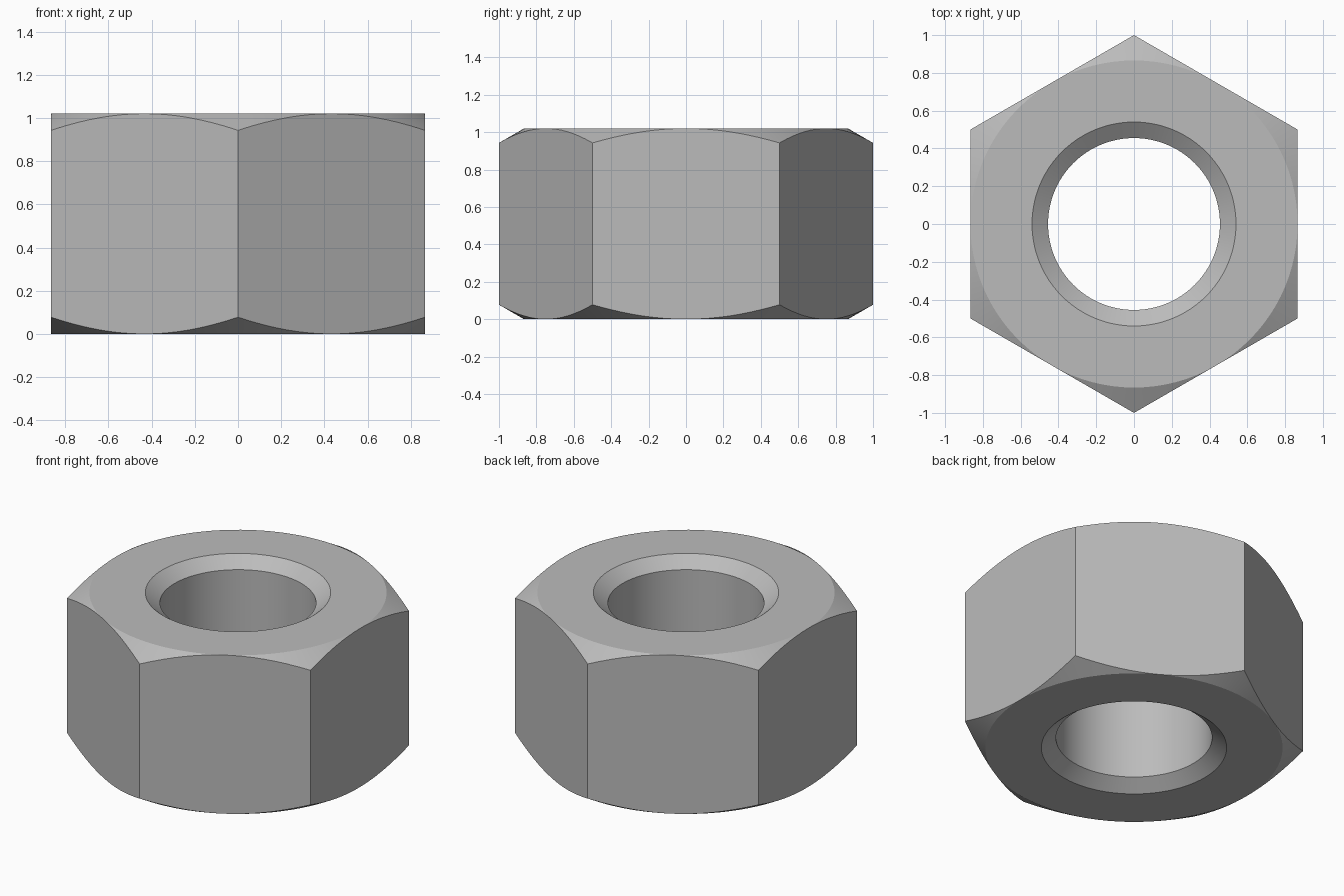
import bpy, bmesh, math

HEIGHT = 1.02
FLAT = math.sqrt(3) / 2      # centre to flat side
BORE, MOUTH, SINK = 0.455, 0.54, 0.065
SEGMENTS = 96                # multiple of six, so corners are exact
CHAMFER = math.tan(math.radians(30))

cube = bpy.data.objects.get("Cube")
if cube:
    bpy.data.objects.remove(cube)

# Plain steel grey
steel = bpy.data.materials.new("steel grey")
steel.use_nodes = True
grey = (0.5, 0.5, 0.5, 1)
steel.diffuse_color = grey
steel.node_tree.nodes["Principled BSDF"].inputs["Base Color"].default_value = grey


def hex_radius(angle):
    """Distance from the axis to the hexagon, with corners on the y axis."""
    step = math.pi / 3
    return FLAT / math.cos((angle + step / 2) % step - step / 2)


def section(angle):
    """Closed cross-section: bore, countersinks, faces, chamfers and side."""
    outer = hex_radius(angle)
    drop = (outer - FLAT) * CHAMFER
    lower = [(BORE, SINK), (MOUTH, 0), (FLAT, 0), (outer, drop)]
    return lower + [(r, HEIGHT - z) for r, z in reversed(lower)]


# Sweep the section around the axis
bm = bmesh.new()
columns = []
for i in range(SEGMENTS):
    a = math.tau * i / SEGMENTS
    columns.append([bm.verts.new((r * math.cos(a), r * math.sin(a), z))
                    for r, z in section(a)])
for i, col in enumerate(columns):
    nxt = columns[(i + 1) % SEGMENTS]
    for j in range(len(col)):
        k = (j + 1) % len(col)
        bm.faces.new((col[j], nxt[j], nxt[k], col[k]))

# Close the points where the chamfer runs out at mid-side
bmesh.ops.remove_doubles(bm, verts=bm.verts, dist=1e-5)
bmesh.ops.recalc_face_normals(bm, faces=bm.faces)

mesh = bpy.data.meshes.new("hex_nut")
bm.to_mesh(mesh)
bm.free()
mesh.materials.append(steel)
nut = bpy.data.objects.new("hex_nut", mesh)
bpy.context.collection.objects.link(nut)

# Smooth round surfaces, crisp edges
bpy.ops.object.select_all(action="DESELECT")
nut.select_set(True)
bpy.context.view_layer.objects.active = nut
bpy.ops.object.shade_smooth_by_angle(angle=math.radians(20))
